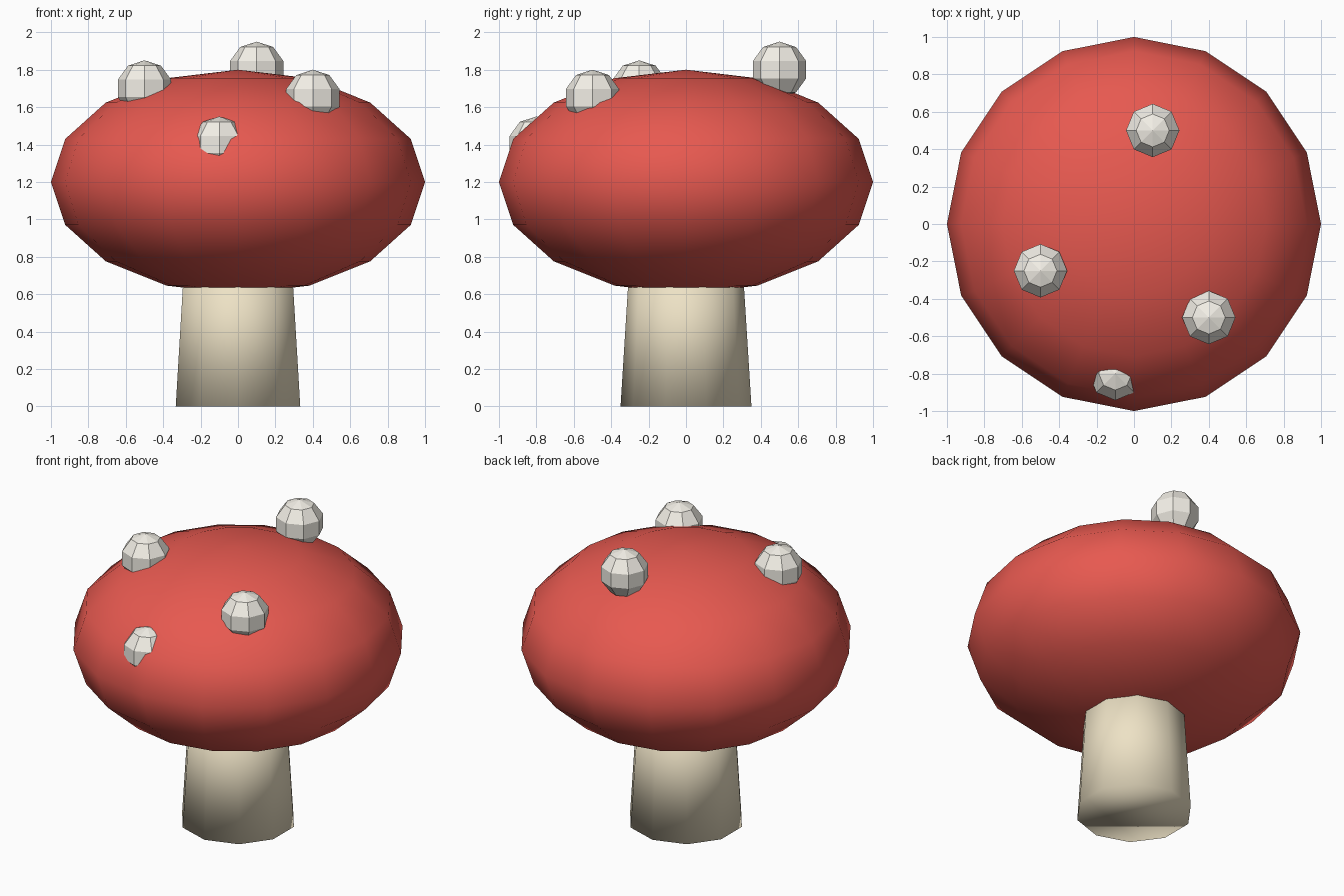
import bpy

if "Cube" in bpy.data.objects:
    bpy.data.objects.remove(bpy.data.objects["Cube"])


def material(name, color):
    mat = bpy.data.materials.new(name)
    mat.diffuse_color = (*color, 1)
    mat.use_nodes = True
    mat.node_tree.nodes["Principled BSDF"].inputs["Base Color"].default_value = mat.diffuse_color
    return mat


def finish(name, mat, smooth):
    obj = bpy.context.object
    obj.name = name
    obj.data.materials.append(mat)
    if smooth:
        bpy.ops.object.shade_smooth()
    else:
        bpy.ops.object.shade_flat()
    return obj


red = material("cap_red", (0.8, 0.1, 0.08))
cream = material("stem_cream", (0.85, 0.76, 0.56))
white = material("spot_white", (0.9, 0.87, 0.8))

# Stem: ten-sided taper, its top hidden inside the cap
bpy.ops.mesh.primitive_cone_add(vertices=10, radius1=0.35, radius2=0.3,
                                depth=0.8, location=(0, 0, 0.4))
finish("stem", cream, True)

# Cap: flattened sphere
bpy.ops.mesh.primitive_uv_sphere_add(segments=16, ring_count=8, radius=1,
                                     location=(0, 0, 1.2))
bpy.context.object.scale = (1, 1, 0.6)
bpy.ops.object.transform_apply(location=False, rotation=False, scale=True)
finish("cap", red, True)

# Spots: faceted balls partly sunk into the cap
spots = [(0.1, 0.5, 1.8), (-0.5, -0.25, 1.7),
         (0.4, -0.5, 1.65), (-0.1, -0.8, 1.4)]
for i, pos in enumerate(spots, 1):
    bpy.ops.mesh.primitive_uv_sphere_add(segments=8, ring_count=5,
                                         radius=0.15, location=pos)
    finish(f"spot_{i}", white, False)
